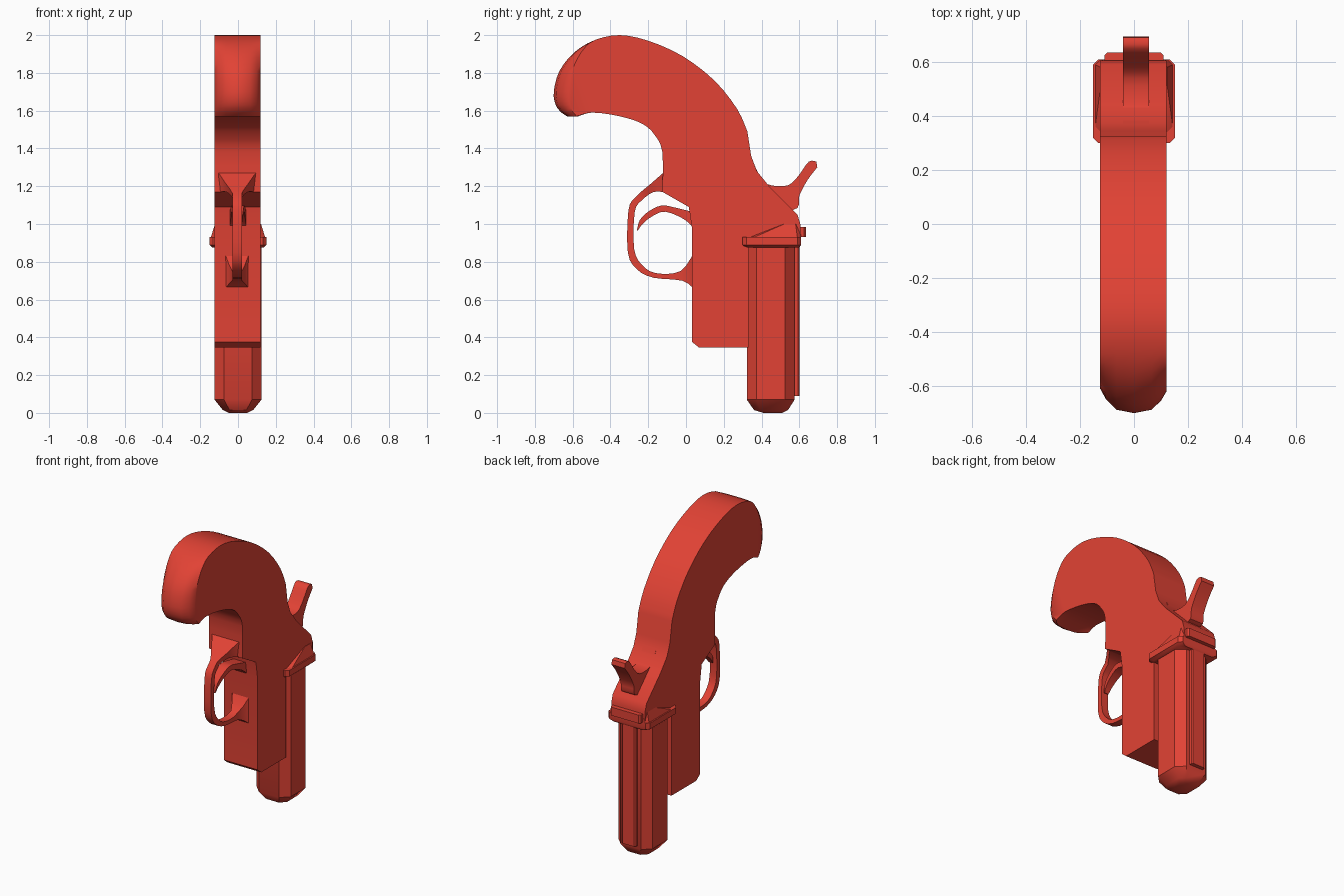
import bpy, bmesh, math

cube = bpy.data.objects.get("Cube")
if cube:
    bpy.data.objects.remove(cube)

red = bpy.data.materials.new("flat_red")
red.use_nodes = True
COLOUR = (0.76, 0.055, 0.035, 1)
red.diffuse_color = COLOUR
red.node_tree.nodes["Principled BSDF"].inputs["Base Color"].default_value = COLOUR


def loft(name, rings, angle=35, closed=False):
    """Skin equal-length rings of points and cap the ends."""
    bm = bmesh.new()
    loops = [[bm.verts.new(p) for p in ring] for ring in rings]
    n = len(loops[0])
    for a, b in zip(loops, loops[1:]):
        for i in range(n):
            j = (i + 1) % n
            bm.faces.new((a[i], a[j], b[j], b[i]))
    bm.faces.new(loops[0])
    bm.faces.new(loops[-1][::-1])
    bmesh.ops.recalc_face_normals(bm, faces=bm.faces)
    mesh = bpy.data.meshes.new(name)
    bm.to_mesh(mesh)
    bm.free()
    mesh.materials.append(red)
    obj = bpy.data.objects.new(name, mesh)
    bpy.context.collection.objects.link(obj)
    bpy.ops.object.select_all(action='DESELECT')
    obj.select_set(True)
    bpy.context.view_layer.objects.active = obj
    bpy.ops.object.shade_smooth_by_angle(angle=math.radians(angle))
    return obj


def spline(points, steps=3):
    """Smooth a list of side-profile points."""
    out = []
    for i in range(len(points) - 1):
        quad = [points[max(0, min(len(points) - 1, i + k))] for k in (-1, 0, 1, 2)]
        for s in range(steps):
            t = s / steps
            out.append(tuple(0.5 * (2 * b + (c - a) * t + (2 * a - 5 * b + 4 * c - d) * t * t
                             + (3 * b - a - 3 * c + d) * t ** 3) for a, b, c, d in zip(*quad)))
    return out + [points[-1]]


def strip(name, outer, inner, widths, offset=0):
    """Bar with a rectangular section that follows two edge curves."""
    rings = []
    for (y, z), (v, w), h in zip(outer, inner, widths):
        rings.append([(offset - h, y, z), (offset + h, y, z), (offset + h, v, w), (offset - h, v, w)])
    return loft(name, rings)


def section(hx, y0, y1, z, cut):
    """Rectangle with cut corners, lying flat."""
    return [(-hx + cut, y0, z), (hx - cut, y0, z), (hx, y0 + cut, z), (hx, y1 - cut, z),
            (hx - cut, y1, z), (-hx + cut, y1, z), (-hx, y1 - cut, z), (-hx, y0 + cut, z)]


# Curved grip and frame in one slab, with a bowed butt
back = spline([(-0.66, 1.59), (-0.69, 1.63), (-0.7, 1.70), (-0.67, 1.81), (-0.59, 1.91), (-0.48, 1.975),
               (-0.35, 2.0), (-0.2, 1.97), (-0.02, 1.89), (0.15, 1.76), (0.27, 1.61), (0.325, 1.49)])
rear = [(0.345, 1.36), (0.375, 1.28), (0.44, 1.2), (0.59, 1.05), (0.605, 1.0), (0.605, 0.92),
        (0.33, 0.9), (0.33, 0.345), (0.07, 0.345), (0.033, 0.375), (0.033, 0.97), (0.015, 1.09)]
front = spline([(-0.125, 1.17), (-0.125, 1.38), (-0.165, 1.47), (-0.23, 1.53), (-0.35, 1.57),
                (-0.5, 1.59), (-0.63, 1.57)])
outline = back + rear + front
rings = []
for x in (-0.125, -0.105, -0.065, 0, 0.065, 0.1, 0.12):
    bow = 0.09 * (abs(x) / 0.125) ** 3
    rings.append([(x, y + bow * max(0, min(1, (-y - 0.5) / 0.2)), z) for y, z in outline])
loft("grip_and_frame", rings)

# Closed barrel with a tapered end
loft("barrel", [section(0.05, 0.41, 0.51, 0.0, 0.025),
                section(0.08, 0.36, 0.54, 0.015, 0.035),
                section(0.124, 0.322, 0.575, 0.07, 0.05),
                section(0.124, 0.322, 0.575, 0.9, 0.05)])
loft("barrel_rib", [section(0.05, 0.54, 0.6, z, 0.008) for z in (0.09, 0.89)])

# Collar where the barrel meets the frame
loft("barrel_collar", [section(0.135, 0.315, 0.6, 0.875, 0.03),
                       section(0.152, 0.3, 0.61, 0.89, 0.02),
                       section(0.152, 0.3, 0.61, 0.93, 0.02)])
loft("collar_shoulder", [section(0.145, 0.33, 0.61, 0.925, 0.02),
                         section(0.122, 0.5, 0.6, 1.0, 0.02)])
loft("rear_latch", [section(0.11, 0.57, 0.635, z, 0.01) for z in (0.93, 0.985)])

# Trigger guard, flaring where it meets the frame
guard_outer = spline([(-0.11, 1.28), (-0.19, 1.21), (-0.27, 1.14), (-0.305, 1.07), (-0.308, 0.85),
                      (-0.26, 0.76), (-0.17, 0.715), (-0.02, 0.7), (0.05, 0.65)])
guard_inner = spline([(-0.1, 1.165), (-0.17, 1.17), (-0.24, 1.12), (-0.272, 1.06), (-0.275, 0.87),
                      (-0.235, 0.785), (-0.16, 0.74), (-0.03, 0.75), (0.05, 0.86)])
last = len(guard_outer) - 1
guard_width = [0.025 + 0.085 * max(0, 1 - 5 * i / last) + 0.05 * max(0, 8 * i / last - 7)
               for i in range(last + 1)]
strip("trigger_guard", guard_outer, guard_inner, guard_width, -0.005)

# Curved trigger
trigger_outer = spline([(0.05, 1.06), (-0.05, 1.085), (-0.13, 1.098), (-0.2, 1.065), (-0.245, 1.02), (-0.26, 0.965)])
trigger_inner = spline([(0.05, 0.97), (-0.01, 1.025), (-0.11, 1.065), (-0.18, 1.04), (-0.23, 1.0), (-0.255, 0.965)])
strip("trigger", trigger_outer, trigger_inner,
      [0.045 - 0.002 * i for i in range(len(trigger_outer))])

# Hammer with a thumb spur
spur_top = spline([(0.34, 1.36), (0.4, 1.24), (0.45, 1.205), (0.54, 1.205), (0.595, 1.255), (0.65, 1.33), (0.69, 1.33)])
spur_under = spline([(0.33, 1.2), (0.4, 1.12), (0.5, 1.07), (0.59, 1.085), (0.6, 1.15), (0.645, 1.235), (0.695, 1.3)])
strip("hammer", spur_top, spur_under, [0.048] * len(spur_top), 0.008)
